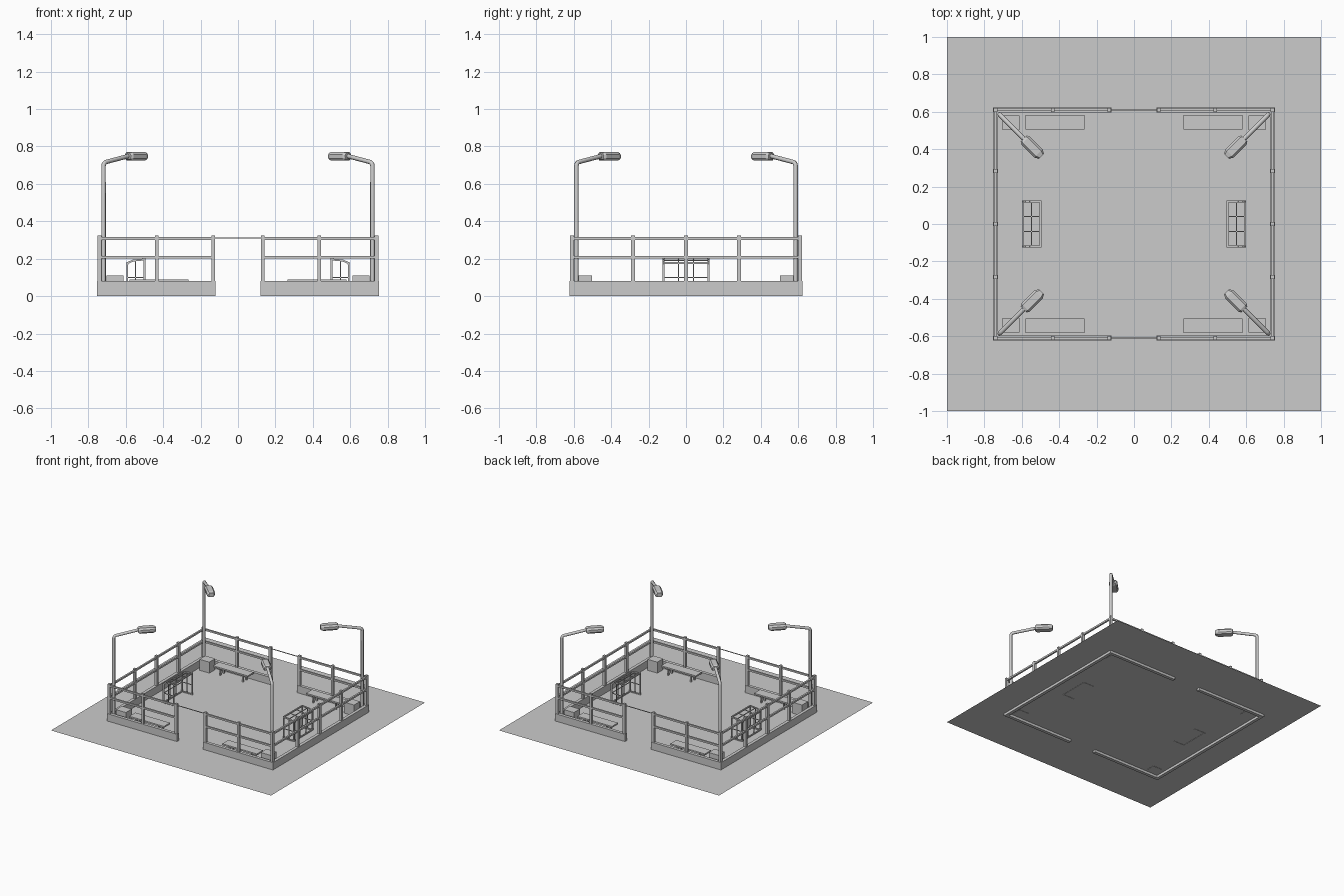
import bpy, bmesh, math
from mathutils import Vector, Matrix

if "Cube" in bpy.data.objects:
    bpy.data.objects.remove(bpy.data.objects["Cube"])

G = .02   # height of the ground sheet; the low wall reaches below it


def finish(name, bm):
    bmesh.ops.recalc_face_normals(bm, faces=bm.faces)
    me = bpy.data.meshes.new(name)
    bm.to_mesh(me)
    bm.free()
    ob = bpy.data.objects.new(name, me)
    bpy.context.collection.objects.link(ob)
    return ob


def box(bm, x0, x1, y0, y1, z0, z1):
    m = Matrix.Translation(((x0 + x1) / 2, (y0 + y1) / 2, (z0 + z1) / 2))
    m = m @ Matrix.Diagonal((abs(x1 - x0), abs(y1 - y0), abs(z1 - z0), 1))
    bmesh.ops.create_cube(bm, size=1, matrix=m)


def bar(bm, a, b, t):
    """Square bar of thickness t between two points."""
    a, b = Vector(a), Vector(b)
    d = b - a
    m = Matrix.Translation((a + b) / 2) @ d.to_track_quat('Z', 'Y').to_matrix().to_4x4()
    bmesh.ops.create_cube(bm, size=1, matrix=m @ Matrix.Diagonal((t, t, d.length + t * .9, 1)))


# ground sheet
bm = bmesh.new()
bmesh.ops.create_grid(bm, x_segments=1, y_segments=1, size=1,
                      matrix=Matrix.Translation((0, 0, G)))
finish("ground_sheet", bm)

# low wall: one U-shaped outline per half, open at the front and back gates
for s, side in ((-1, "left"), (1, "right")):
    bm = bmesh.new()
    out = [(.119, -.623), (.754, -.623), (.754, .623), (.119, .623)]
    inn = [(.119, .597), (.728, .597), (.728, -.597), (.119, -.597)]
    f = bm.faces.new([bm.verts.new((s * x, y, 0)) for x, y in out + inn])
    g = bmesh.ops.extrude_face_region(bm, geom=[f], use_keep_orig=True)
    bmesh.ops.translate(bm, vec=(0, 0, .08),
                        verts=[v for v in g['geom'] if isinstance(v, bmesh.types.BMVert)])
    finish(side + "_low_wall", bm)

# railing posts and rails
X, Y, P = .74, .61, .01
posts, rails = bmesh.new(), bmesh.new()
spots = [(sx * x, sy * Y) for sx in (-1, 1) for sy in (-1, 1) for x in (X, .435, .132)]
spots += [(sx * X, y) for sx in (-1, 1) for y in (-.283, 0, .283)]
for x, y in spots:
    box(posts, x - P, x + P, y - P, y + P, .08, .325)
for s in (-1, 1):
    for z in (.208, .308):
        bar(rails, (s * X, -Y, z), (s * X, Y, z), .014)
        for sy in (-1, 1):
            bar(rails, (s * X, sy * Y, z), (s * .135, sy * Y, z), .014)
    bar(rails, (-.132, s * Y, .311), (.132, s * Y, .311), .005)   # thin gate bar
finish("railing_posts", posts)
finish("railing_rails", rails)

# lamps, boxes and benches in every corner
for sx in (-1, 1):
    for sy in (-1, 1):
        tag = ("left" if sx < 0 else "right") + ("_front" if sy < 0 else "_back")
        base = Vector((sx * .719, sy * .586, 0))
        turn = Matrix.Translation(base) @ Matrix.Rotation(math.atan2(-sy, -sx), 4, 'Z')

        # lamp pole with bent arm
        cu = bpy.data.curves.new("lamp_pole_" + tag, 'CURVE')
        cu.dimensions = '3D'
        cu.bevel_depth = .012
        cu.bevel_resolution = 2
        cu.use_fill_caps = True
        sp = cu.splines.new('POLY')
        path = [(0, G), (0, .698), (.004, .709), (.014, .716), (.195, .75)]
        sp.points.add(len(path) - 1)
        for p, (r, z) in zip(sp.points, path):
            p.co = (*(turn @ Vector((r, 0, z))), 1)
        bpy.context.collection.objects.link(bpy.data.objects.new("lamp_pole_" + tag, cu))

        # lamp head lofted from eight-sided sections
        bm = bmesh.new()
        rings = []
        for r, w, z0, z1 in ((.183, .023, .732, .764), (.196, .031, .726, .770),
                             (.295, .031, .726, .770), (.317, .019, .732, .764)):
            h = (z1 - z0) / 2
            prof = [(w, -.5), (w, .4), (.65 * w, 1), (-.65 * w, 1),
                    (-w, .4), (-w, -.5), (-.75 * w, -1), (.75 * w, -1)]
            rings.append([bm.verts.new(turn @ Vector((r, y, z0 + h + k * h))) for y, k in prof])
        for a, b in zip(rings, rings[1:]):
            for i in range(8):
                j = (i + 1) % 8
                bm.faces.new((a[i], a[j], b[j], b[i]))
        bm.faces.new(rings[0])
        bm.faces.new(rings[-1])
        finish("lamp_head_" + tag, bm)

        # corner box
        bm = bmesh.new()
        box(bm, sx * .613, sx * .703, sy * .503, sy * .58, G - .002, .11)
        finish("corner_box_" + tag, bm)

        # bench: seat slab and legs
        bm = bmesh.new()
        box(bm, sx * .265, sx * .58, sy * .504, sy * .583, .078, .09)
        for x in (.32, .525):
            for y in (.523, .566):
                box(bm, sx * (x - .006), sx * (x + .006), sy * (y - .006), sy * (y + .006), G, .079)
        finish("bench_" + tag, bm)

# goals: round-shouldered side frames, bars and sparse netting
B = G + .003
prof = [(.592, B), (.592, .172), (.582, .181), (.56, .19), (.50, .196), (.50, B)]
for s, side in ((-1, "left"), (1, "right")):
    frame, net = bmesh.new(), bmesh.new()
    for y in (-.12, .12):
        for a, b in zip(prof, prof[1:]):
            bar(frame, (s * a[0], y, a[1]), (s * b[0], y, b[1]), .01)
        bar(frame, (s * .592, y, B), (s * .50, y, B), .01)
        bar(net, (s * .592, y, .1), (s * .50, y, .1), .005)
        bar(net, (s * .547, y, B), (s * .547, y, .19), .005)
    for x, z in ((.592, B), (.592, .176), (.50, .196)):
        bar(frame, (s * x, -.12, z), (s * x, .12, z), .01)
    for x, z in ((.592, .1), (.547, .191)):
        bar(net, (s * x, -.12, z), (s * x, .12, z), .005)
    for y in (-.04, .04):
        for a, b in zip(prof[:4], prof[1:5]):
            bar(net, (s * a[0], y, a[1]), (s * b[0], y, b[1]), .005)
    finish(side + "_goal_frame", frame)
    finish(side + "_goal_net", net)
